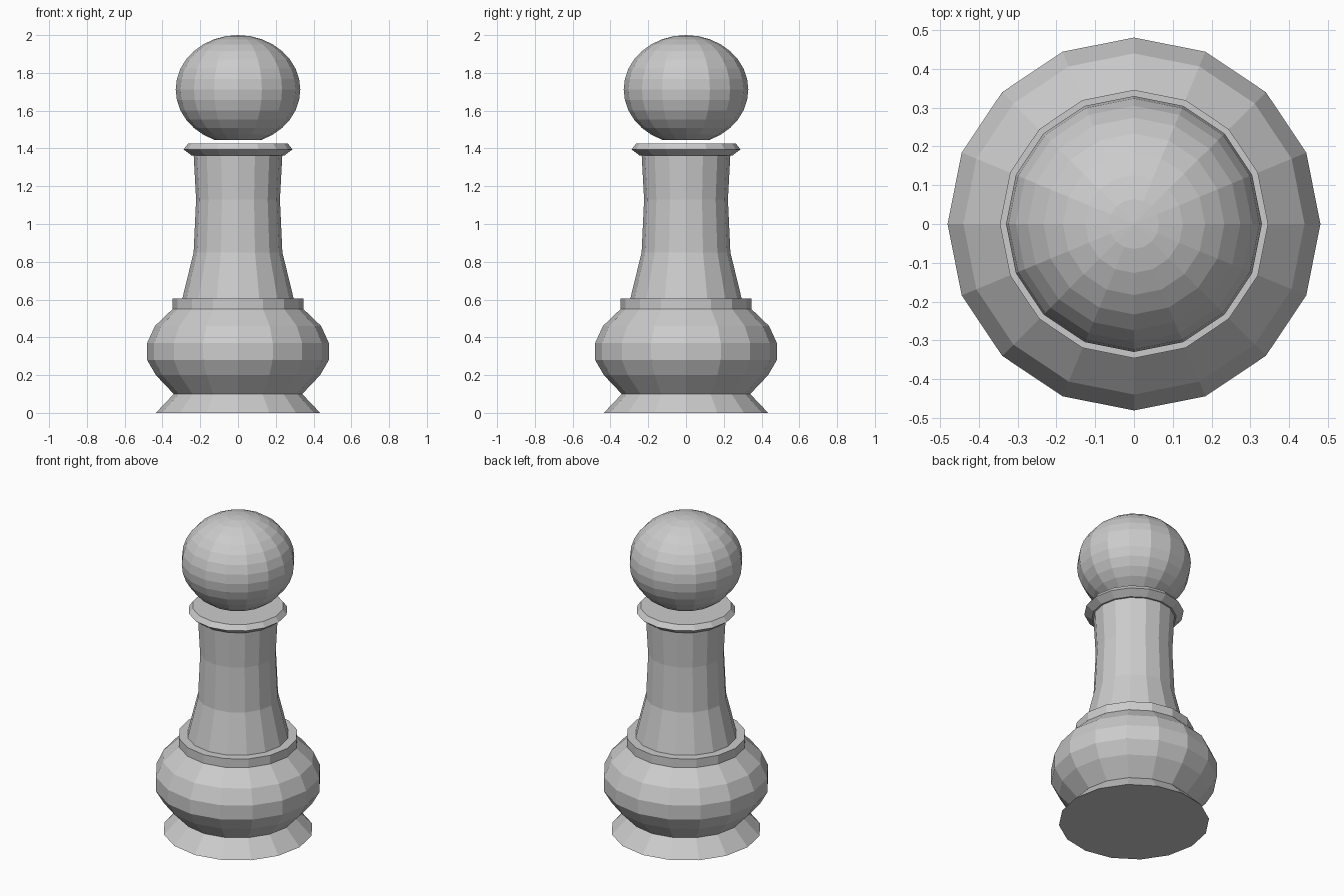
import bpy
import bmesh
from math import sin, cos, pi, radians

SIDES = 16

cube = bpy.data.objects.get("Cube")
if cube:
    bpy.data.objects.remove(cube, do_unlink=True)

grey = bpy.data.materials.new("plain grey")
grey.use_nodes = True
colour = (0.6, 0.6, 0.6, 1.0)
grey.diffuse_color = colour
grey.node_tree.nodes["Principled BSDF"].inputs["Base Color"].default_value = colour


def lathe(name, profile):
    """Closed solid turned from (radius, height) points, bottom to top."""
    bm = bmesh.new()
    rings = []
    for r, z in profile:
        if r < 0.001:
            rings.append([bm.verts.new((0, 0, z))] * SIDES)
        else:
            rings.append([bm.verts.new((r * cos(2 * pi * i / SIDES),
                                        r * sin(2 * pi * i / SIDES), z))
                          for i in range(SIDES)])
    for low, high in zip(rings, rings[1:]):
        for i in range(SIDES):
            j = (i + 1) % SIDES
            corners = [low[i], low[j], high[j], high[i]]
            bm.faces.new(list(dict.fromkeys(corners)))
    # Flat caps on open ends
    if profile[0][0] > 0.001:
        bm.faces.new(rings[0][::-1])
    if profile[-1][0] > 0.001:
        bm.faces.new(rings[-1])
    mesh = bpy.data.meshes.new(name)
    bm.to_mesh(mesh)
    bm.free()
    mesh.materials.append(grey)
    obj = bpy.data.objects.new(name, mesh)
    bpy.context.collection.objects.link(obj)
    return obj


# Flared foot, rounded bulb and the band above it
lathe("base", [(0.435, 0), (0.34, 0.1), (0.435, 0.2), (0.481, 0.28),
               (0.481, 0.37), (0.44, 0.46), (0.346, 0.55), (0.346, 0.605)])

# Tapering shaft
lathe("shaft", [(0.296, 0.6), (0.235, 0.85), (0.222, 1.13), (0.235, 1.37)])

# Bevelled collar
lathe("collar", [(0.245, 1.362), (0.288, 1.395), (0.265, 1.425)])

# Slightly squashed ball head, cut flat underneath
CENTRE, WIDTH, HEIGHT = 1.712, 0.33, 0.288
head = []
for ring in range(14, -1, -1):
    a = radians(11.25 * ring)
    head.append((WIDTH * sin(a), CENTRE + HEIGHT * cos(a)))
lathe("head", head)
